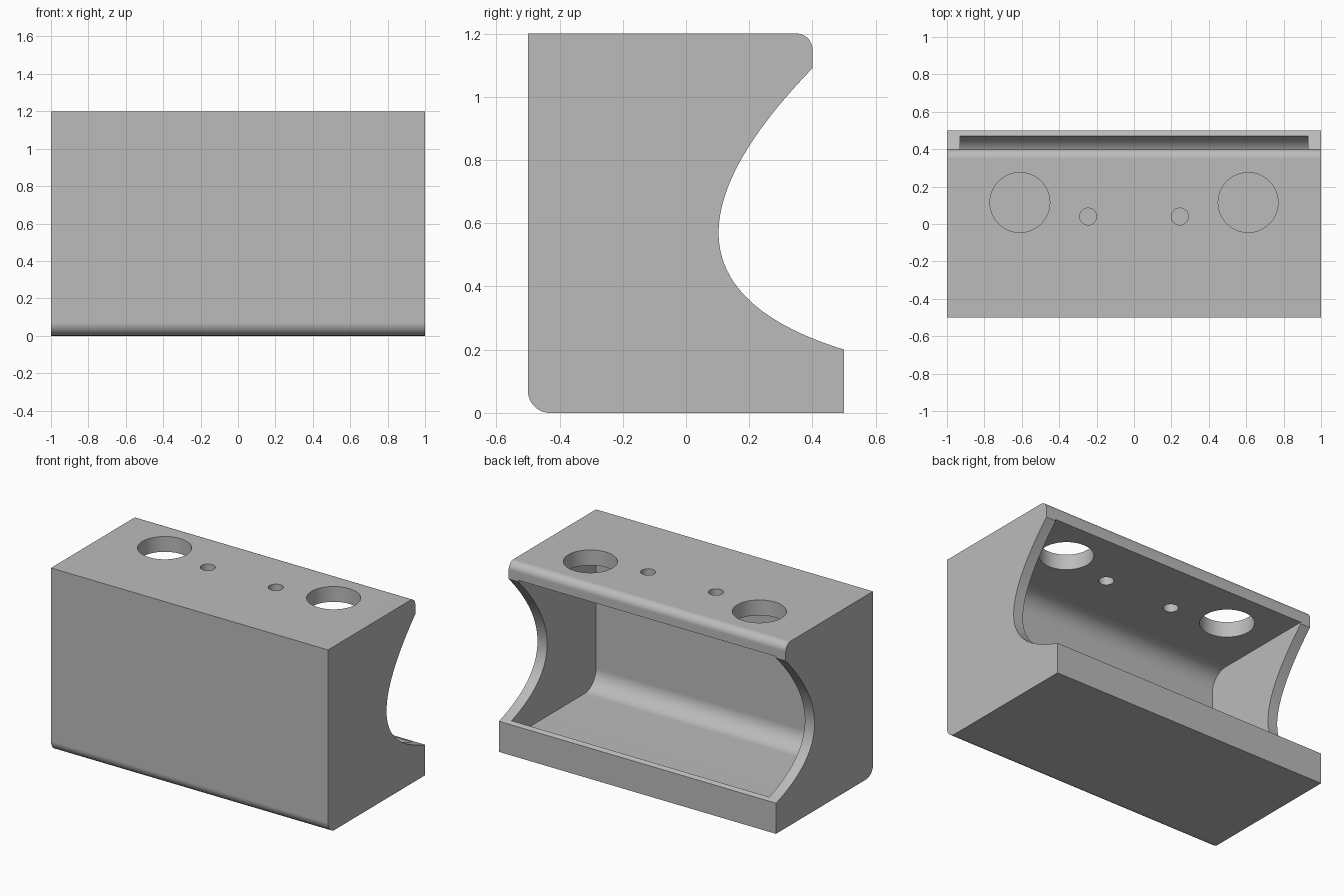
import bpy
import bmesh
from math import pi, cos, sin

cube = bpy.data.objects.get("Cube")
if cube:
    bpy.data.objects.remove(cube, do_unlink=True)

grey = bpy.data.materials.new("light grey")
grey.use_nodes = True
grey.diffuse_color = (0.5, 0.5, 0.5, 1)
grey.node_tree.nodes["Principled BSDF"].inputs["Base Color"].default_value = (0.5, 0.5, 0.5, 1)


def arc(cy, cz, r, start, steps=12):
    """Quarter arc, counter-clockwise in the yz plane."""
    return [(cy + r * cos(start + pi / 2 * i / steps),
             cz + r * sin(start + pi / 2 * i / steps)) for i in range(steps + 1)]


def bezier(a, b, c, steps=40):
    """Quadratic curve from a to c, pulled towards b."""
    pts = []
    for i in range(steps + 1):
        t = i / steps
        pts.append(tuple((1 - t) ** 2 * p + 2 * t * (1 - t) * q + t * t * r
                         for p, q, r in zip(a, b, c)))
    return pts


def prism(name, profile, half_width):
    """Extrude a yz profile symmetrically along x."""
    bm = bmesh.new()
    face = bm.faces.new([bm.verts.new((-half_width, y, z)) for y, z in profile])
    ext = bmesh.ops.extrude_face_region(bm, geom=[face])
    moved = [v for v in ext["geom"] if isinstance(v, bmesh.types.BMVert)]
    bmesh.ops.translate(bm, verts=moved, vec=(2 * half_width, 0, 0))
    bmesh.ops.recalc_face_normals(bm, faces=bm.faces)
    mesh = bpy.data.meshes.new(name)
    bm.to_mesh(mesh)
    bm.free()
    mesh.materials.append(grey)
    obj = bpy.data.objects.new(name, mesh)
    bpy.context.collection.objects.link(obj)
    return obj


def activate(obj):
    bpy.ops.object.select_all(action="DESELECT")
    obj.select_set(True)
    bpy.context.view_layer.objects.active = obj


def cut(target, cutter):
    mod = target.modifiers.new("cut", "BOOLEAN")
    mod.operation = "DIFFERENCE"
    mod.solver = "EXACT"
    mod.object = cutter
    activate(target)
    bpy.ops.object.modifier_apply(modifier=mod.name)
    bpy.data.objects.remove(cutter, do_unlink=True)


# Outer block: rounded lower front and upper back edges, curved open back
notch = bezier((0.5, 0.2), (-0.24, 0.43), (0.4, 1.09))
outline = (arc(-0.43, 0.07, 0.07, pi) + [(0.5, 0)] + notch
           + arc(0.35, 1.15, 0.05, 0) + [(-0.5, 1.2)])
housing = prism("housing", outline, 1)

# Hollow interior with rounded front corners and a rounded floor behind the lip
r = 0.12
inside = (arc(-0.4 + r, 0.1 + r, r, pi) + arc(0.47 - r, 0.1 + r, r, 1.5 * pi)
          + [(0.47, 1.1)] + arc(-0.4 + r, 1.1 - r, r, pi / 2))
cut(housing, prism("cavity_cutter", inside, 0.93))

# Round holes through the top, mirrored left and right
for side in (-1, 1):
    for x, y, radius in ((0.61, 0.115, 0.16), (0.245, 0.04, 0.045)):
        bpy.ops.mesh.primitive_cylinder_add(vertices=64, radius=radius, depth=0.4,
                                            location=(side * x, y, 1.15))
        hole = bpy.context.object
        hole.data.materials.append(grey)
        cut(housing, hole)

# Smooth rounds with crisp edges and flat walls
activate(housing)
bpy.ops.object.shade_smooth_by_angle(angle=pi / 6)
weighted = housing.modifiers.new("flat_walls", "WEIGHTED_NORMAL")
weighted.keep_sharp = True
